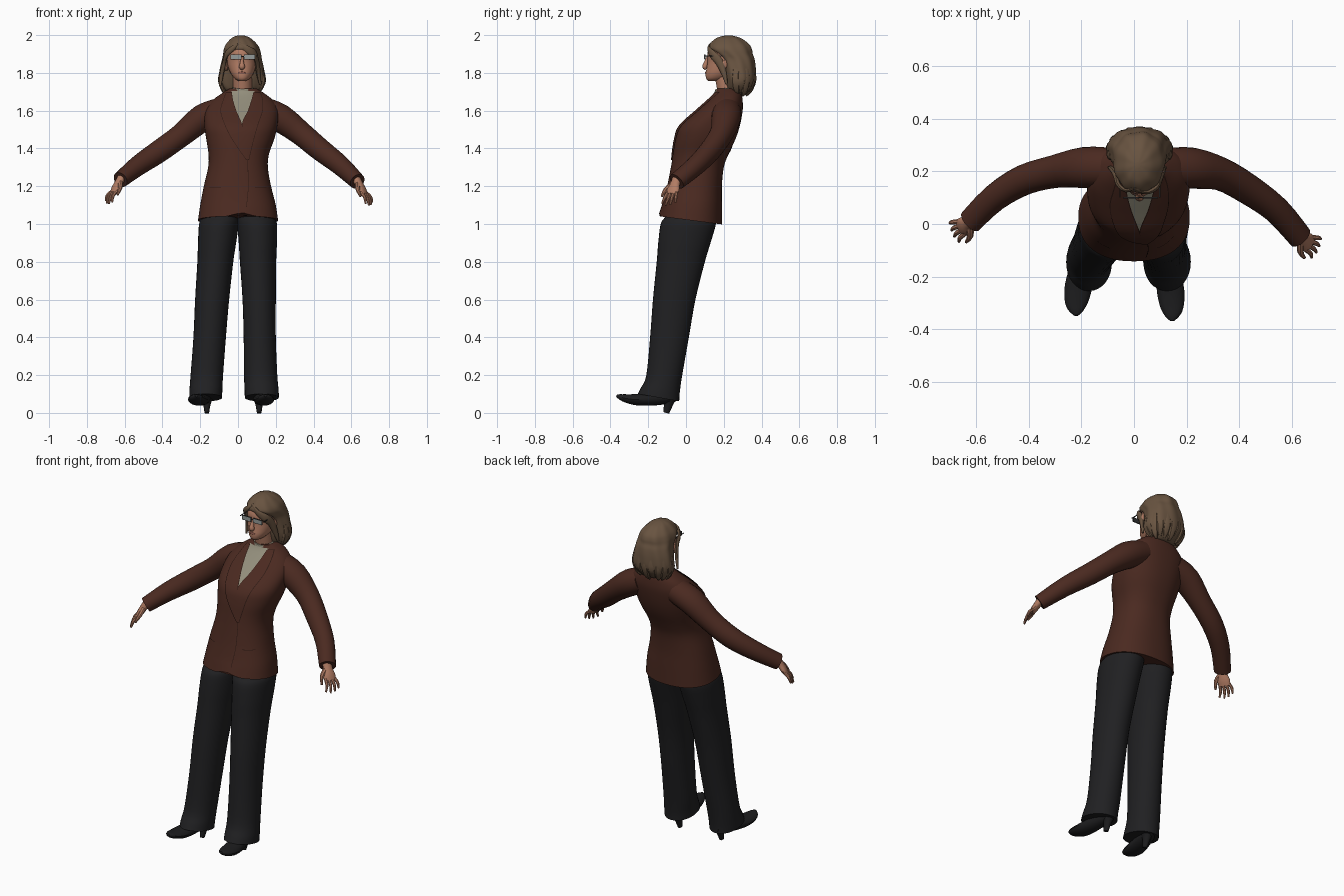
import bpy, bmesh, math
from mathutils import Vector


def material(name, r, g, b):
    m = bpy.data.materials.new(name)
    m.diffuse_color = (r, g, b, 1)
    return m


BROWN = material("jacket brown", 0.069, 0.0225, 0.0145)
SEAM = material("seam dark brown", 0.025, 0.009, 0.006)
CHARCOAL = material("trouser charcoal", 0.0145, 0.0145, 0.016)
BLACK = material("shoe black", 0.012, 0.012, 0.013)
SKIN = material("skin", 0.44, 0.20, 0.125)
LIP = material("lip", 0.30, 0.11, 0.08)
HAIR = material("hair brown", 0.14, 0.088, 0.052)
SHIRT = material("shirt beige", 0.29, 0.27, 0.20)
LENS = material("lens grey", 0.30, 0.33, 0.32)
FRAME = material("frame dark", 0.03, 0.03, 0.03)


def make(name, verts, faces, mat, closed=True):
    bm = bmesh.new()
    vs = [bm.verts.new(v) for v in verts]
    for f in faces:
        bm.faces.new([vs[i] for i in f])
    if closed:
        bmesh.ops.recalc_face_normals(bm, faces=bm.faces)
    me = bpy.data.meshes.new(name)
    bm.to_mesh(me)
    bm.free()
    me.materials.append(mat)
    ob = bpy.data.objects.new(name, me)
    bpy.context.collection.objects.link(ob)
    return ob


def loft(name, rings, mat):
    n, m = len(rings[0]), len(rings)
    faces = [(i * n + j, i * n + (j + 1) % n, (i + 1) * n + (j + 1) % n, (i + 1) * n + j)
             for i in range(m - 1) for j in range(n)]
    faces += [tuple(range(n)), tuple(range((m - 1) * n, m * n))]
    return make(name, [v for r in rings for v in r], faces, mat)


def smooth(rows, steps=4):
    """Catmull-Rom refinement of a list of tuples."""
    out = []
    for i in range(len(rows) - 1):
        p = [rows[max(i - 1, 0)], rows[i], rows[i + 1], rows[min(i + 2, len(rows) - 1)]]
        for s in range(steps):
            t = s / steps
            out.append(tuple(0.5 * (2 * b + (c - a) * t + (2 * a - 5 * b + 4 * c - d) * t * t
                                    + (3 * b - a - 3 * c + d) * t ** 3) for a, b, c, d in zip(*p)))
    return out + [rows[-1]]


def body(name, rows, mat, p=2.2, n=40, shift=None, wave=0.0):
    """Horizontal sections: z, centre x, half width, front y, back y."""
    rows, rings = smooth(rows), []
    for z, cx, hw, yf, yb in rows:
        ring = []
        for k in range(n):
            a = math.tau * k / n
            c, s = math.cos(a), math.sin(a)
            w = 1 + wave * math.sin(9 * a + 14 * z)
            x = cx + w * hw * math.copysign(abs(c) ** (2 / p), c)
            y = (yf + yb) / 2 + w * (yb - yf) / 2 * math.copysign(abs(s) ** (2 / p), s)
            dz = shift(x, y) * max(0, 1 - (z - rows[0][0]) / 0.1) if shift else 0
            ring.append((x, y, z + dz))
        rings.append(ring)
    return loft(name, rings, mat)


def tube(name, pts, mat, side=(1, 0, 0), n=14, steps=3):
    """Path points: x, y, z, radius along side, radius across it."""
    pts = smooth(pts, steps)
    rings = []
    for i, q in enumerate(pts):
        t = (Vector(pts[min(i + 1, len(pts) - 1)][:3]) - Vector(pts[max(i - 1, 0)][:3])).normalized()
        u = Vector(side)
        u = (u - t * u.dot(t)).normalized()
        v = t.cross(u)
        rings.append([Vector(q[:3]) + u * q[3] * math.cos(math.tau * k / n)
                      + v * q[4] * math.sin(math.tau * k / n) for k in range(n)])
    return loft(name, rings, mat)


def box(name, c, s, mat):
    v = [(c[0] + s[0] * i, c[1] + s[1] * j, c[2] + s[2] * k)
         for i in (-1, 1) for j in (-1, 1) for k in (-1, 1)]
    return make(name, v, [(0, 1, 3, 2), (4, 5, 7, 6), (0, 1, 5, 4), (2, 3, 7, 6), (0, 2, 6, 4), (1, 3, 7, 5)], mat)


# Jacket body
TORSO = [(1.02, 0, .212, -.142, .19), (1.1, 0, .2, -.125, .19), (1.2, -.003, .178, -.1, .19),
         (1.3, 0, .158, -.08, .2), (1.37, .004, .16, -.068, .225), (1.45, .012, .18, -.055, .262),
         (1.52, .015, .193, -.03, .285), (1.6, .02, .193, .055, .3), (1.65, .025, .165, .11, .3),
         (1.69, .027, .115, .15, .293), (1.718, .028, .07, .165, .277)]
body("jacket_body", TORSO, BROWN, p=2.3, n=56,
     shift=lambda x, y: -.13 * (y - .02) + (.02 * max(0, 1 - abs(x - .02) / .08) if y < 0 else 0))
DENSE = smooth(TORSO)


def front(x, z):
    """Front y of the jacket at x, z."""
    for a, b in zip(DENSE, DENSE[1:]):
        if a[0] <= z <= b[0]:
            t = (z - a[0]) / (b[0] - a[0])
            _, cx, hw, yf, yb = [p + (q - p) * t for p, q in zip(a, b)]
            d = min(abs((x - cx) / hw), .98)
            return (yf + yb) / 2 - (yb - yf) / 2 * (1 - d ** 2.3) ** (1 / 2.3)
    return DENSE[-1][3]


def plate(name, rows, off, mat, grow=0.0, cols=8):
    """Thin sheet hugging the jacket front; rows of z, left x, right x."""
    verts = []
    rows = smooth(rows, 5)
    for z, x0, x1 in rows:
        for j in range(cols + 1):
            x = x0 - grow + (x1 - x0 + 2 * grow) * j / cols
            verts.append((x, front(x, z) - off, z))
    w = cols + 1
    faces = [(i * w + j, (i + 1) * w + j, (i + 1) * w + j + 1, i * w + j + 1)
             for i in range(len(rows) - 1) for j in range(cols)]
    return make(name, verts, faces, mat, False)


# Shirt front, lapels with dark edging, closing seam and pockets
plate("shirt_front", [(1.705, -.035, .088), (1.66, -.03, .075), (1.6, -.012, .055), (1.52, .02, .024)], .005, SHIRT)
LAPELS = {"right": [(1.70, -.06, -.035), (1.66, -.075, -.03), (1.6, -.09, -.012), (1.53, -.07, .018),
                    (1.45, -.03, .035), (1.34, .045, .05)],
          "left": [(1.70, .085, .115), (1.66, .075, .128), (1.6, .055, .128), (1.53, .024, .105),
                   (1.45, .035, .082), (1.34, .05, .056)]}
for side, rows in LAPELS.items():
    plate(side + "_lapel_edge", rows, .006, SEAM, .003)
    plate(side + "_lapel", rows, .009, BROWN)
plate("closing_seam", [(1.34, .049, .052), (1.2, .053, .056), (1.09, .043, .046)], .004, SEAM, cols=2)
for s in (-1, 1):
    x = s * .12
    plate("pocket_seam", [(1.194, x - .03, x + .03), (1.191, x - .03, x + .03)], .004, SEAM, cols=6)

# Sleeves
ARMS = {"right": [(-.09, .215, 1.6, .075, .07), (-.19, .215, 1.56, .078, .073), (-.3, .2, 1.47, .063, .062),
                  (-.42, .167, 1.383, .058, .06), (-.53, .1, 1.308, .052, .053), (-.622, .01, 1.234, .048, .043)],
        "left": [(.13, .215, 1.605, .075, .07), (.225, .212, 1.56, .078, .075), (.33, .19, 1.482, .063, .064),
                 (.43, .135, 1.398, .058, .06), (.54, .055, 1.312, .052, .053), (.632, -.05, 1.225, .048, .043)]}
for side, path in ARMS.items():
    tube(side + "_sleeve", path, BROWN, side=(0, 1, 0), n=22)


# Hands
def hand(side, s, wrist):
    w = Vector(wrist)
    d = Vector((s * .46, -.3, -.88)).normalized()
    a = Vector((-s * .5, -.85, .04)).normalized()
    palm = [(*(w + d * t), r, q) for t, r, q in
            ((-.02, .026, .022), (.02, .027, .02), (.055, .036, .018), (.084, .033, .012))]
    tube(side + "_palm", palm, SKIN, side=a)
    for k in range(4):
        o = (k - 1.5) * .0175
        length = (.052, .068, .073, .064)[k]
        root, tip = w + d * .072 + a * o, w + d * (.08 + length) + a * o * 1.5
        mid = (root + tip) / 2 + Vector((s * .008, 0, .003))
        tube(side + "_finger", [(*root, .0095, .0095), (*mid, .009, .009), (*tip, .005, .005)], SKIN, side=a, n=8)
    pts = [w + d * .02 + a * .015, w + d * .055 + a * .045, w + d * .1 + a * .055]
    tube(side + "_thumb", [(*q, r, r) for q, r in zip(pts, (.014, .012, .006))], SKIN, side=a, n=8)


hand("right", -1, (-.622, .008, 1.236))
hand("left", 1, (.632, -.052, 1.228))

# Trousers and heeled shoes
DEPTH = [(1.08, -.09, .135), (1.035, -.112, .148), (1.0, -.134, .158), (.9, -.147, .13), (.8, -.155, .1),
         (.6, -.175, .05), (.4, -.19, .015), (.2, -.21, -.02), (.12, -.24, -.033), (.08, -.255, -.036)]
LEGS = {"right": [(-.088, .09), (-.094, .098), (-.101, .105), (-.111, .101), (-.12, .095), (-.137, .09),
                  (-.15, .086), (-.165, .086), (-.17, .087), (-.171, .087)],
        "left": [(.088, .09), (.094, .098), (.101, .105), (.105, .101), (.106, .096), (.112, .088),
                 (.115, .085), (.12, .088), (.125, .09), (.126, .09)]}
SHOE = [(-.06, .085, .02, .018), (-.11, .082, .038, .032), (-.18, .075, .047, .036), (-.26, .07, .052, .031),
        (-.32, .077, .043, .022), (-.352, .086, .026, .014), (-.368, .091, .008, .006)]
for side, xs in LEGS.items():
    rows = [(z, cx, hw, yf, yb) for (z, yf, yb), (cx, hw) in zip(DEPTH, xs)][::-1]
    body(side + "_trouser_leg", rows, CHARCOAL, p=2.05, n=32, shift=lambda x, y: -.18 * (y + .14))
    heel, toe, dy = (-.165, -.22, .02) if side == "right" else (.112, .145, 0)
    path = [(heel + (toe - heel) * min(1, (-.04 - y) / .26), y + dy, z, a, b) for y, z, a, b in SHOE]
    tube(side + "_shoe", path, BLACK)
    tube(side + "_shoe_heel", [(heel, -.085, .08, .034, .034), (heel, -.093, .045, .02, .024),
                               (heel, -.105, .0, .012, .016)], BLACK, n=12)

# Neck and roll collar
tube("neck", [(.025, .225, 1.68, .05, .055), (.022, .2, 1.82, .05, .055)], SKIN)
tube("roll_collar", [(.026, .222, 1.66, .064, .066), (.026, .216, 1.695, .06, .063), (.025, .212, 1.716, .057, .059),
                     (.025, .211, 1.722, .053, .055)], SHIRT, n=24)

# Head with nose, lips and ears
body("head", [(1.757, .022, .018, .118, .17), (1.77, .022, .04, .107, .22), (1.795, .022, .059, .104, .27),
              (1.825, .021, .071, .109, .3), (1.86, .02, .078, .114, .32), (1.91, .02, .079, .115, .32),
              (1.95, .02, .065, .14, .3)], SKIN, p=2.1)
tube("nose", [(.021, .117, 1.885, .007, .008), (.021, .106, 1.855, .010, .011), (.021, .1, 1.832, .016, .014),
              (.021, .107, 1.82, .009, .007)], SKIN)
tube("lips", [(.0, .111, 1.799, .003, .003), (.021, .106, 1.801, .006, .005),
              (.042, .111, 1.799, .003, .003)], LIP, side=(0, 0, 1), n=10)
for s in (-1, 1):
    tube("ear", [(.02 + s * .08, .195, 1.815, .008, .01), (.02 + s * .084, .2, 1.84, .01, .018),
                 (.02 + s * .082, .203, 1.868, .007, .012)], SKIN, n=10)

# Glasses
for s in (-1, 1):
    x = .025 + s * .036
    box("glasses_rim", (x, .1, 1.885), (.030, .0025, .0135), FRAME)
    box("glasses_lens", (x, .099, 1.885), (.028, .0025, .0115), LENS)
    box("glasses_temple", (.022 + s * .076, .15, 1.89), (.002, .05, .002), FRAME)
box("glasses_bridge", (.025, .1, 1.887), (.008, .002, .002), FRAME)

# Hair mass, fringe sweeps and loose ends
body("hair", [(1.685, .022, .05, .255, .31), (1.71, .022, .098, .222, .338), (1.76, .022, .122, .205, .366),
              (1.82, .02, .116, .192, .368), (1.87, .02, .105, .178, .362), (1.9, .02, .1, .148, .352),
              (1.925, .019, .095, .12, .348), (1.95, .018, .083, .126, .335), (1.98, .016, .055, .155, .298),
              (1.994, .015, .03, .19, .26), (1.999, .015, .008, .215, .235)], HAIR, p=2.1, n=72, wave=.022)
tube("left_fringe", [(.0, .14, 1.955, .01, .008), (.045, .121, 1.928, .018, .008), (.085, .138, 1.9, .022, .009),
                     (.1, .175, 1.86, .022, .011), (.108, .2, 1.8, .016, .012),
                     (.118, .215, 1.74, .006, .006)], HAIR, side=(0, 0, 1), n=10)
tube("right_fringe", [(.0, .14, 1.95, .01, .008), (-.03, .128, 1.928, .014, .008), (-.06, .15, 1.9, .016, .009),
                      (-.07, .185, 1.86, .016, .01), (-.085, .21, 1.8, .012, .01),
                      (-.095, .215, 1.73, .006, .006)], HAIR, side=(0, 0, 1), n=10)
for k in range(11):
    a = math.radians(-12 + 204 * k / 10)
    c, s = math.cos(a), math.sin(a)
    drop = .01 * math.sin(k * 2.3)
    tube("hair_lock", [(.021 + .105 * c, .28 + .075 * s, 1.82, .017, .012),
                       (.021 + .116 * c, .28 + .079 * s, 1.76, .022, .013),
                       (.021 + .1 * c, .28 + .06 * s, 1.715 + drop, .018, .011),
                       (.021 + .08 * c, .28 + .038 * s, 1.688 + drop, .006, .005)], HAIR, side=(-s, c, 0), n=8)

# Smooth shading with crisp edges
for ob in bpy.data.objects:
    ob.select_set(True)
    bpy.context.view_layer.objects.active = ob
bpy.ops.object.shade_smooth_by_angle(angle=math.radians(40))
